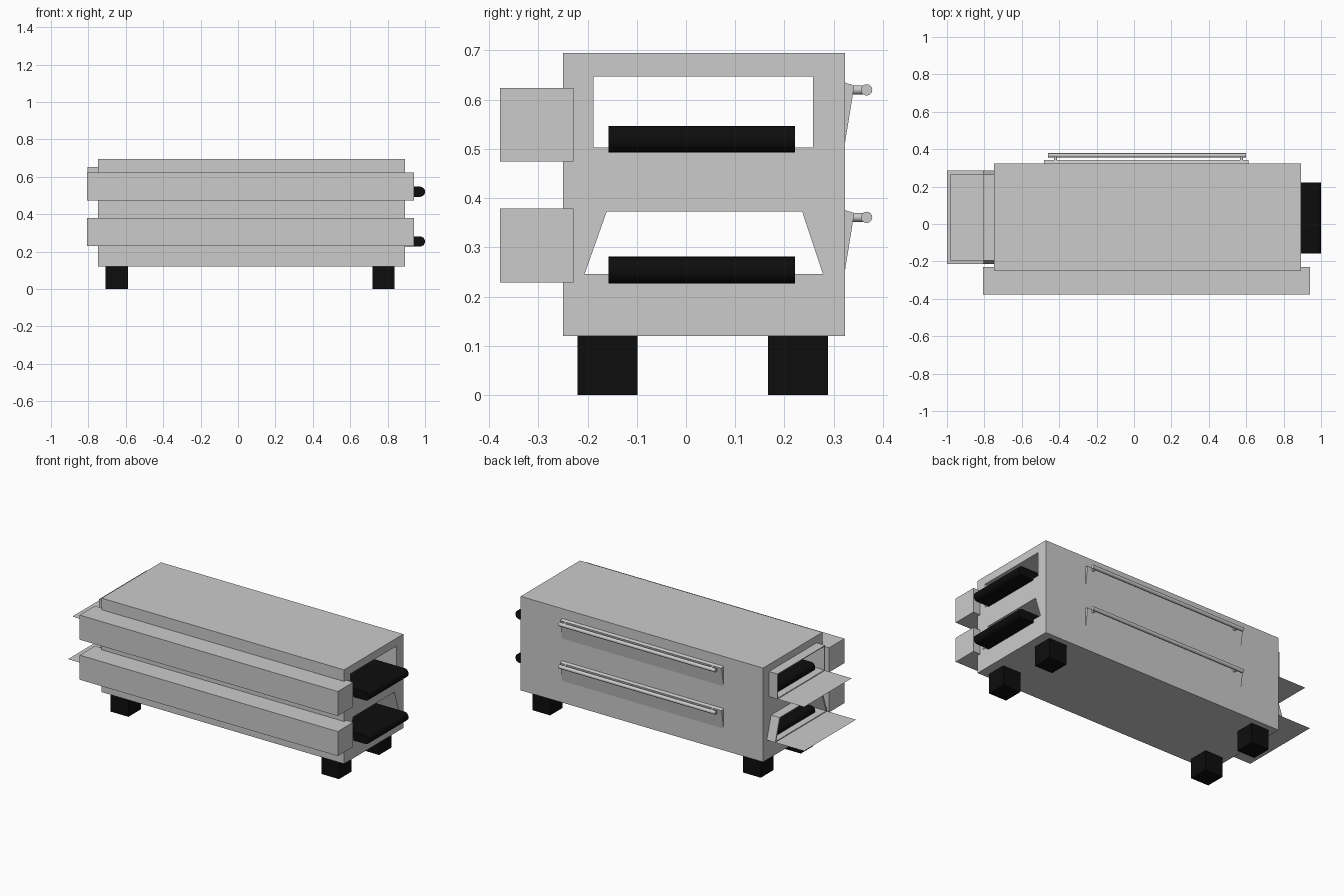
import bpy, math

if "Cube" in bpy.data.objects:
    bpy.data.objects.remove(bpy.data.objects["Cube"])

black = bpy.data.materials.new("black")
black.diffuse_color = (0.004, 0.004, 0.004, 1)
black.use_nodes = True
black.node_tree.nodes["Principled BSDF"].inputs["Base Color"].default_value = black.diffuse_color


def mesh(name, verts, faces, mat=None):
    me = bpy.data.meshes.new(name)
    me.from_pydata(verts, [], faces)
    ob = bpy.data.objects.new(name, me)
    bpy.context.collection.objects.link(ob)
    if mat:
        me.materials.append(mat)
    return ob


def prism(name, prof, a, b, axis="x", mat=None):
    """Extrude a closed 2D profile from a to b; (y,z) along x or (x,z) along y."""
    n = len(prof)

    def pt(t, p):
        return (t, p[0], p[1]) if axis == "x" else (p[0], t, p[1])
    verts = [pt(t, p) for t in (a, b) for p in prof]
    faces = [tuple(reversed(range(n))), tuple(range(n, 2 * n))]
    faces += [(i, (i + 1) % n, n + (i + 1) % n, n + i) for i in range(n)]
    if axis == "y":
        faces = [tuple(reversed(f)) for f in faces]
    return mesh(name, verts, faces, mat)


def box(name, x, y, z, mat=None):
    return prism(name, [(y[0], z[0]), (y[1], z[0]), (y[1], z[1]), (y[0], z[1])],
                 x[0], x[1], mat=mat)


def sleeve(name, outer, inner, a, b):
    """Thin-walled open tube between two profiles."""
    n = len(outer)
    rings = [(a, outer), (b, outer), (b, inner), (a, inner)]
    verts = [(t, y, z) for t, pr in rings for y, z in pr]
    faces = []
    for r in range(4):
        s = (r + 1) % 4
        for i in range(n):
            j = (i + 1) % n
            faces.append((r * n + i, r * n + j, s * n + j, s * n + i))
    return mesh(name, verts, faces)


def smooth(ob):
    bpy.ops.object.select_all(action="DESELECT")
    ob.select_set(True)
    bpy.context.view_layer.objects.active = ob
    bpy.ops.object.shade_smooth_by_angle(angle=math.radians(35))


def circle(cx, cz, r, n=16):
    return [(cx + r * math.cos(2 * math.pi * i / n), cz + r * math.sin(2 * math.pi * i / n))
            for i in range(n)]


def quad(y0, y1, z0, y2, y3, z1):
    return [(y0, z0), (y1, z0), (y3, z1), (y2, z1)]


# main cabinet
body = box("cabinet", (-0.748, 0.893), (-0.25, 0.323), (0.12, 0.695))

# per deck: tunnel outer/inner profile, tray end, belt z, control box z, handle z
decks = {
    "upper": (quad(-0.195, 0.265, 0.498, -0.195, 0.265, 0.652),
              quad(-0.188, 0.258, 0.503, -0.188, 0.258, 0.647),
              -0.985, 0.520, 0.474, 0.620),
    "lower": (quad(-0.215, 0.287, 0.241, -0.172, 0.245, 0.378),
              quad(-0.206, 0.278, 0.246, -0.161, 0.236, 0.373),
              -1.0, 0.254, 0.229, 0.361),
}

for deck, (outer, inner, tray_x, belt_z, box_z, hz) in decks.items():
    # tunnel opening through the cabinet
    cutter = prism("tunnel_cutter", outer, -1.2, 1.2)
    mod = body.modifiers.new("tunnel", "BOOLEAN")
    mod.object, mod.operation, mod.solver = cutter, "DIFFERENCE", "EXACT"
    bpy.context.view_layer.objects.active = body
    bpy.ops.object.modifier_apply(modifier=mod.name)
    bpy.data.objects.remove(cutter)

    # tunnel lining that sticks out at the left, with a flat exit tray
    sleeve(deck + "_tunnel_lining", outer, inner, -0.805, 0.893)
    y0, y1, z = outer[0][0], outer[1][0], outer[0][1]
    mesh(deck + "_exit_tray",
         [(tray_x, y0, z), (-0.805, y0, z), (-0.805, y1, z), (tray_x, y1, z)], [(0, 1, 2, 3)])

    # conveyor belt with rounded ends
    r, n = 0.027, 12
    prof = []
    for cx, a0 in ((1.0 - r, -math.pi / 2), (-0.765 + r, math.pi / 2)):
        prof += [(cx + r * math.cos(a0 + math.pi * i / n),
                  belt_z + r * math.sin(a0 + math.pi * i / n)) for i in range(n + 1)]
    smooth(prism(deck + "_conveyor_belt", prof, -0.157, 0.221, "y", black))

    # control box along the front
    box(deck + "_control_box", (-0.808, 0.94), (-0.378, -0.229), (box_z, box_z + 0.15))

    # wedge door on the back with a bar handle on two posts
    prism(deck + "_door_wedge", [(0.322, hz - 0.114), (0.342, hz + 0.009), (0.322, hz + 0.015)],
          -0.48, 0.613)
    smooth(prism(deck + "_handle_bar", circle(0.367, hz, 0.0115), -0.46, 0.60))
    for x in (-0.42, 0.575):
        smooth(prism(deck + "_handle_post", circle(x, hz, 0.009), 0.335, 0.367, "y"))

# four block feet
for x in (-0.708, 0.718):
    for y in (-0.22, 0.167):
        box("foot", (x, x + 0.12), (y, y + 0.121), (0, 0.12), black)
